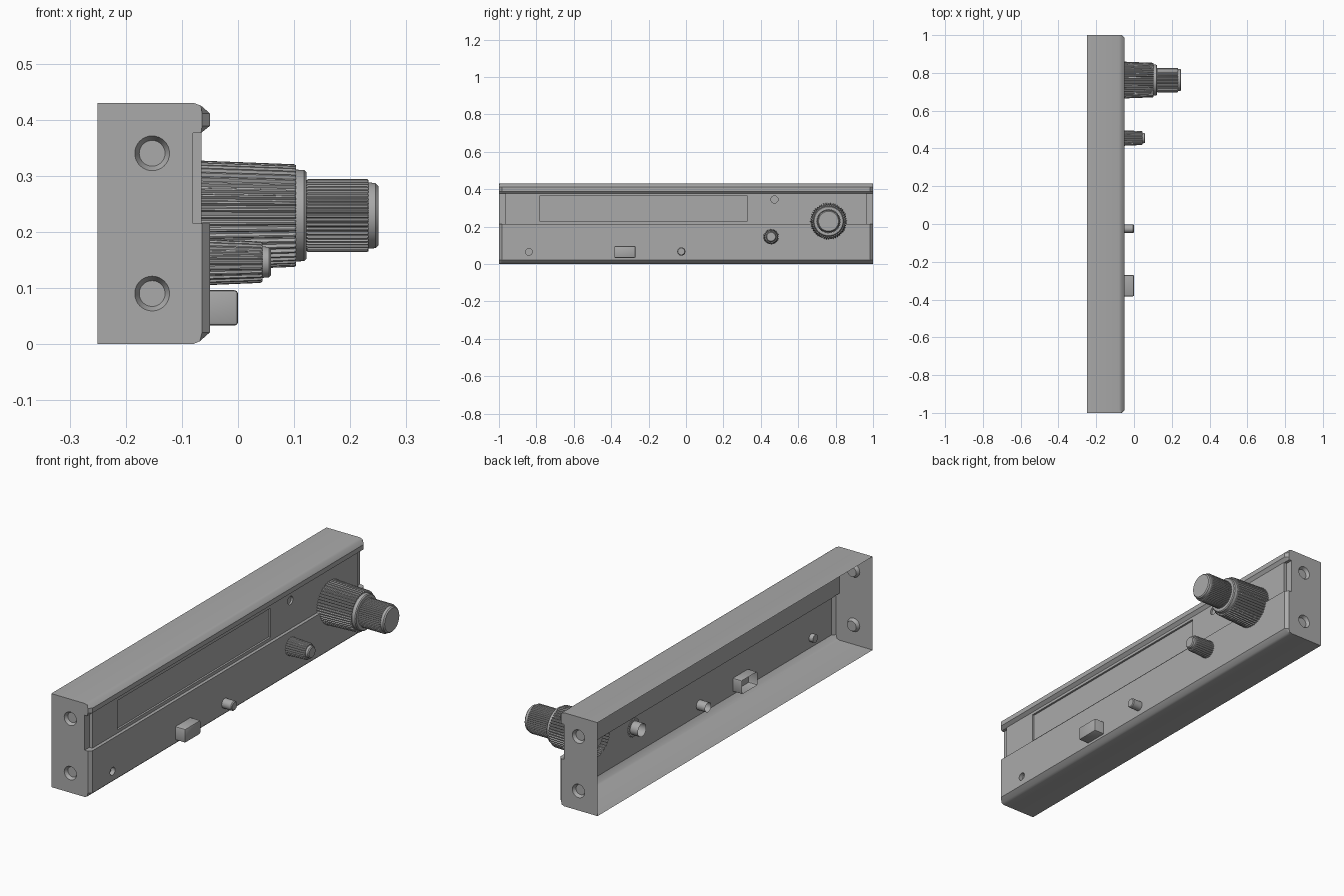
import bpy, bmesh, math
from mathutils import Matrix, Vector

if "Cube" in bpy.data.objects:
    bpy.data.objects.remove(bpy.data.objects["Cube"])

grey = bpy.data.materials.new("mid_grey")
grey.diffuse_color = (0.4, 0.4, 0.4, 1)
grey.use_nodes = True
grey.node_tree.nodes["Principled BSDF"].inputs["Base Color"].default_value = grey.diffuse_color


def finish(bm, name, normals=True):
    if normals:
        bmesh.ops.recalc_face_normals(bm, faces=bm.faces[:])
    me = bpy.data.meshes.new(name)
    bm.to_mesh(me)
    bm.free()
    ob = bpy.data.objects.new(name, me)
    bpy.context.collection.objects.link(ob)
    me.materials.append(grey)
    return ob


def activate(ob):
    bpy.ops.object.select_all(action='DESELECT')
    ob.select_set(True)
    bpy.context.view_layer.objects.active = ob


def smooth(ob):
    activate(ob)
    bpy.ops.object.shade_smooth_by_angle(angle=math.radians(30))


def add_box(bm, lo, hi):
    lo, hi = Vector(lo), Vector(hi)
    m = Matrix.Translation((lo + hi) / 2) @ Matrix.Diagonal((*(hi - lo), 1))
    return bmesh.ops.create_cube(bm, size=1, matrix=m)["verts"]


def add_rod(bm, centre, axis, r1, r2, depth):
    # cone frustum along axis, centred on its middle
    rot = Vector((0, 0, 1)).rotation_difference(Vector(axis)).to_matrix().to_4x4()
    bmesh.ops.create_cone(bm, cap_ends=True, segments=32, radius1=r1, radius2=r2,
                          depth=depth, matrix=Matrix.Translation(centre) @ rot)


def cut(target, bm):
    cutter = finish(bm, "cutter")
    cutter.hide_render = True
    mod = target.modifiers.new("cut", 'BOOLEAN')
    mod.operation, mod.solver, mod.object = 'DIFFERENCE', 'EXACT', cutter
    activate(target)
    bpy.ops.object.modifier_apply(modifier=mod.name)
    bpy.data.objects.remove(cutter)


def lathe(name, y, z, rings, teeth):
    # rings: (x, radius, flute depth); open at the back, capped at the front
    bm = bmesh.new()
    n, loops = teeth * 4, []
    for x, r, d in rings:
        loop = []
        for i in range(n):
            a = math.tau * i / n
            rr = r if i % 4 < 2 else r - d
            loop.append(bm.verts.new((x, y + rr * math.cos(a), z + rr * math.sin(a))))
        loops.append(loop)
    for a, b in zip(loops, loops[1:]):
        for i in range(n):
            j = (i + 1) % n
            bm.faces.new((a[i], a[j], b[j], b[i]))
    bm.faces.new(loops[-1])
    ob = finish(bm, name, normals=False)
    smooth(ob)
    return ob


# Housing: side profile (x, z) swept along y with chamfered ends
profile = [(-0.25, 0), (-0.08, 0), (-0.068, 0.005), (-0.05, 0.021), (-0.05, 0.215),
           (-0.08, 0.215), (-0.08, 0.376), (-0.066, 0.376), (-0.05, 0.389),
           (-0.05, 0.411), (-0.066, 0.425), (-0.08, 0.43), (-0.25, 0.43)]
bm = bmesh.new()
sections = []
for y, limit in ((-1, -0.064), (-0.985, -0.05), (0.985, -0.05), (1, -0.064)):
    sections.append([bm.verts.new((min(x, limit), y, z)) for x, z in profile])
for a, b in zip(sections, sections[1:]):
    for i in range(len(profile)):
        j = (i + 1) % len(profile)
        bm.faces.new((a[i], a[j], b[j], b[i]))
bm.faces.new(sections[0])
bm.faces.new(sections[-1])
housing = finish(bm, "housing")

# Screw recesses in both ends and the socket in the front
bm = bmesh.new()
for side in (-1, 1):
    for z in (0.09, 0.34):
        add_rod(bm, (-0.153, side, z), (0, side, 0), 0.023, 0.039, 0.03)
add_rod(bm, (-0.05, -0.84, 0.065), (1, 0, 0), 0.018, 0.018, 0.04)
cut(housing, bm)

# Open the back so the housing is a thin shell
bm = bmesh.new()
bm.from_mesh(housing.data)
bmesh.ops.delete(bm, geom=[f for f in bm.faces if all(v.co.x < -0.249 for v in f.verts)],
                 context='FACES')
bm.to_mesh(housing.data)
bm.free()
smooth(housing)

# Upper face plate with the display window and indicator recess
bm = bmesh.new()
add_box(bm, (-0.081, -0.965, 0.214), (-0.065, 0.965, 0.377))
plate = finish(bm, "face_plate")
bm = bmesh.new()
add_box(bm, (-0.074, -0.783, 0.23), (-0.03, 0.33, 0.364))
add_rod(bm, (-0.065, 0.473, 0.345), (1, 0, 0), 0.019, 0.019, 0.018)
cut(plate, bm)

# Tuning knob: fluted skirt, collar, fluted inner knob, cap
lathe("tuning_knob", 0.762, 0.229,
      [(-0.08, 0.0985, 0.005), (0.1, 0.0915, 0.005), (0.103, 0.09, 0.005),
       (0.103, 0.082, 0), (0.118, 0.081, 0), (0.122, 0.077, 0), (0.122, 0.063, 0.003),
       (0.125, 0.065, 0.003), (0.23, 0.065, 0.003), (0.233, 0.063, 0.003),
       (0.233, 0.059, 0), (0.245, 0.058, 0), (0.25, 0.053, 0)], 48)

# Volume knob
lathe("volume_knob", 0.455, 0.146,
      [(-0.095, 0.03, 0), (-0.055, 0.03, 0), (-0.055, 0.041, 0.003), (0.04, 0.037, 0.003),
       (0.044, 0.034, 0.002), (0.044, 0.028, 0), (0.055, 0.027, 0), (0.059, 0.023, 0)], 24)

# Round button
lathe("round_button", -0.025, 0.067,
      [(-0.095, 0.022, 0), (-0.004, 0.022, 0), (0, 0.018, 0)], 8)

# Square button, bevelled at the front and open at the back
bm = bmesh.new()
add_box(bm, (-0.095, -0.383, 0.033), (0, -0.27, 0.096))
bmesh.ops.delete(bm, geom=[f for f in bm.faces if all(v.co.x < -0.09 for v in f.verts)],
                 context='FACES')
bmesh.ops.bevel(bm, geom=[e for e in bm.edges if max(v.co.x for v in e.verts) > -0.01],
                offset=0.006, segments=2, affect='EDGES', profile=0.5)
smooth(finish(bm, "square_button"))
